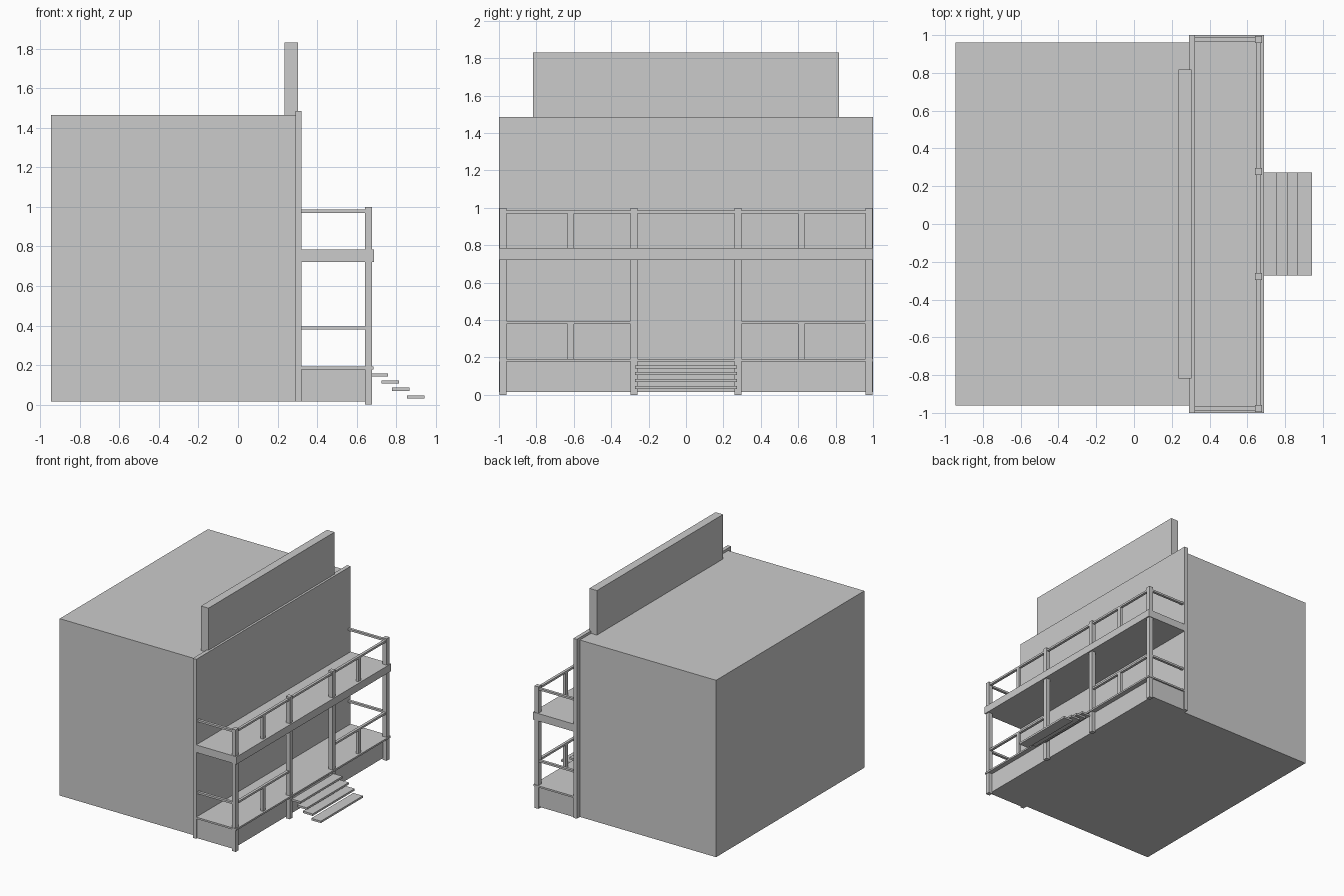
import bpy

if "Cube" in bpy.data.objects:
    bpy.data.objects.remove(bpy.data.objects["Cube"])


def box(name, x, y, z):
    """Axis-aligned box from (min, max) ranges."""
    bpy.ops.mesh.primitive_cube_add(
        size=1, location=[(r[0] + r[1]) / 2 for r in (x, y, z)])
    ob = bpy.context.object
    ob.name = name
    ob.scale = [r[1] - r[0] for r in (x, y, z)]
    bpy.ops.object.transform_apply(location=False, rotation=False, scale=True)
    return ob


def pair(name, x, y, z):
    """Box plus its mirror image across y = 0."""
    box(name + "_left", x, (-y[1], -y[0]), z)
    box(name + "_right", x, y, z)


# Main building, false front and sign board
box("building_body", (-0.945, 0.29), (-0.96, 0.96), (0.015, 1.465))
box("facade", (0.29, 0.322), (-1, 1), (0.015, 1.485))
box("sign_board", (0.236, 0.304), (-0.817, 0.817), (1.465, 1.83))

# Porch base, porch floor and balcony floor
box("porch_base", (0.322, 0.645), (-0.988, 0.988), (0.015, 0.178))
box("porch_floor", (0.322, 0.685), (-1, 1), (0.178, 0.192))
box("balcony_floor", (0.322, 0.688), (-1, 1), (0.722, 0.784))

# Full-height posts
POST_X = (0.641, 0.677)
pair("corner_post", POST_X, (0.959, 0.996), (0, 1.0))
pair("inner_post", POST_X, (0.259, 0.296), (0, 1.0))

# Railings on both floors, with one baluster per outer bay
RAIL_X = (0.649, 0.671)
for level, floor, rail in (("porch", 0.192, 0.38), ("balcony", 0.784, 0.97)):
    top = rail + 0.016
    pair(level + "_front_rail", RAIL_X, (0.296, 0.959), (rail, top))
    pair(level + "_side_rail", (0.322, 0.641), (0.967, 0.989), (rail, top))
    pair(level + "_baluster", RAIL_X, (0.6, 0.633), (floor, rail))
box("balcony_middle_rail", RAIL_X, (-0.259, 0.259), (0.97, 0.986))

# Open stair treads
for i, (x0, x1, z) in enumerate(((0.677, 0.758, 0.142), (0.725, 0.814, 0.106),
                                 (0.778, 0.868, 0.07), (0.855, 0.942, 0.031))):
    box(f"stair_tread_{i + 1}", (x0, x1), (-0.272, 0.272), (z, z + 0.016))
